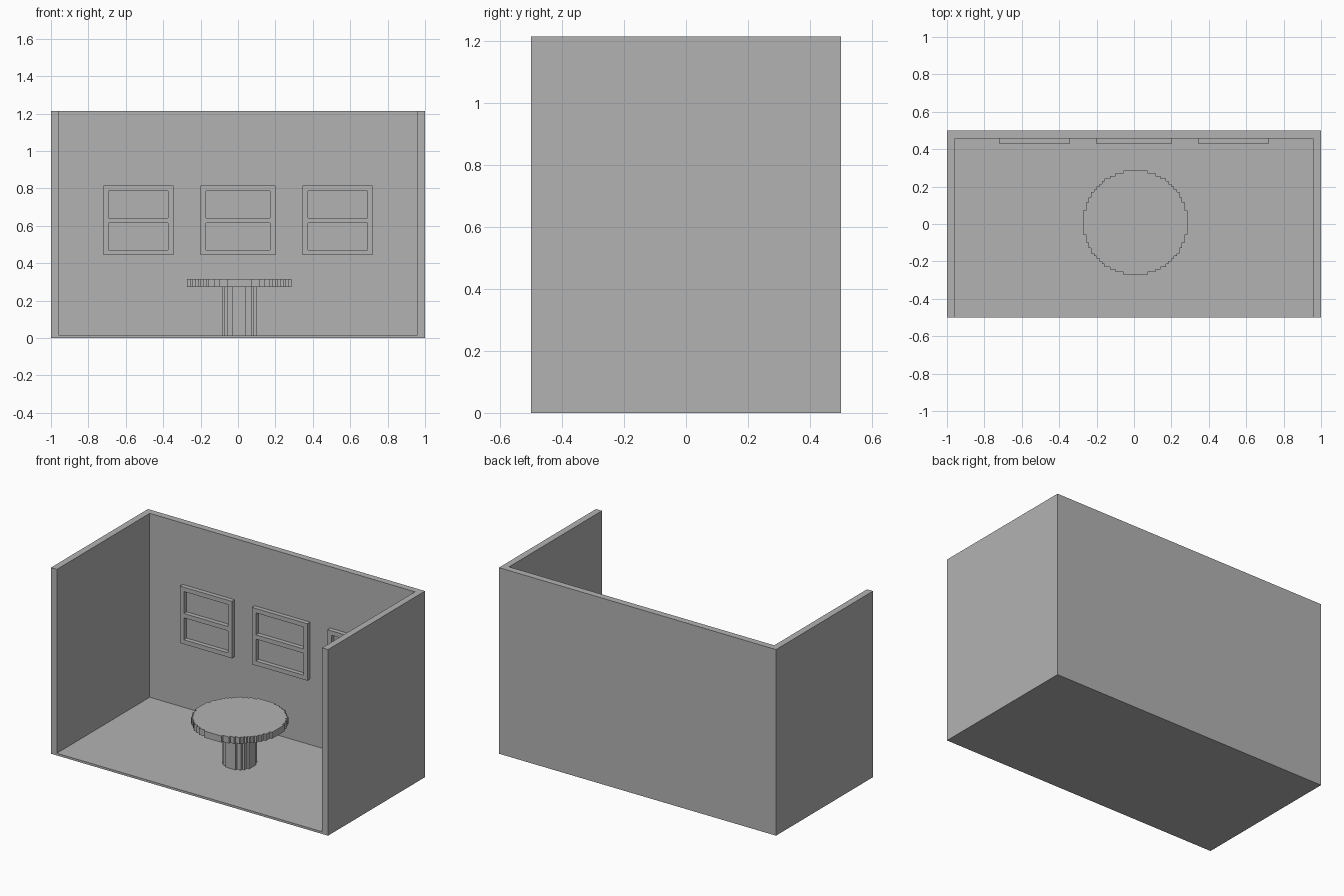
import bpy
import bmesh
import math

if "Cube" in bpy.data.objects:
    bpy.data.objects.remove(bpy.data.objects["Cube"], do_unlink=True)

U = 1 / 70            # one building unit
HEIGHT = 85 * U
WALL = 3 * U

grey = bpy.data.materials.new("plain grey")
grey.use_nodes = True
colour = (0.45, 0.45, 0.45, 1)
grey.diffuse_color = colour
grey.node_tree.nodes["Principled BSDF"].inputs["Base Color"].default_value = colour


def finish(name, bm):
    bmesh.ops.recalc_face_normals(bm, faces=bm.faces[:])
    mesh = bpy.data.meshes.new(name)
    bm.to_mesh(mesh)
    bm.free()
    mesh.materials.append(grey)
    obj = bpy.data.objects.new(name, mesh)
    bpy.context.collection.objects.link(obj)
    return obj


def add_prism(bm, outline, z0, z1):
    """Extrude a closed plan outline upwards."""
    base = bm.faces.new([bm.verts.new((x, y, z0)) for x, y in outline])
    top = bmesh.ops.extrude_face_region(bm, geom=[base], use_keep_orig=True)
    verts = [g for g in top["geom"] if isinstance(g, bmesh.types.BMVert)]
    bmesh.ops.translate(bm, verts=verts, vec=(0, 0, z1 - z0))


def add_box(bm, x0, x1, y0, y1, z0, z1):
    add_prism(bm, [(x0, y0), (x1, y0), (x1, y1), (x0, y1)], z0, z1)


def stepped_disc(name, radius, z0, z1):
    """Round slab whose rim follows a square grid."""
    reach = int(radius)
    upper = []
    for i in range(-reach, reach + 1):
        h = int(math.sqrt(radius ** 2 - i ** 2)) + 0.5
        if upper and upper[-1][1] == h:
            upper[-1] = (i + 0.5, h)
        else:
            upper += [(i - 0.5, h), (i + 0.5, h)]
    outline = upper + [(x, -y) for x, y in reversed(upper)]
    bm = bmesh.new()
    # Centred on a grid cell, half a unit off the middle
    add_prism(bm, [((x + 0.5) * U, (y + 0.5) * U) for x, y in outline], z0, z1)
    return finish(name, bm)


def window_frame(name, x0, x1):
    """Two upright stiles with three rails, standing proud of the back wall."""
    bar = 2 * U
    y0, y1 = 0.5 - WALL - bar, 0.5 - WALL
    bottom, top = 31 * U, 57 * U
    bm = bmesh.new()
    for x in (x0, x1 - bar):
        add_box(bm, x, x + bar, y0, y1, bottom, top)
    for z in (bottom, (bottom + top - bar) / 2, top - bar):
        add_box(bm, x0 + bar, x1 - bar, y0, y1, z, z + bar)
    return finish(name, bm)


# Walls: one U-shaped plan, open to the front
inner = 1 - WALL
bm = bmesh.new()
add_prism(bm, [(-1, -0.5), (-inner, -0.5), (-inner, 0.5 - WALL), (inner, 0.5 - WALL),
               (inner, -0.5), (1, -0.5), (1, 0.5), (-1, 0.5)], 0, HEIGHT)
finish("walls", bm)

# Floor between the walls
bm = bmesh.new()
add_box(bm, -inner, inner, -0.5, 0.5 - WALL, 0, U)
finish("floor", bm)

# Round table
stepped_disc("table_pedestal", 6.5, U, 19 * U)
stepped_disc("table_top", 19.5, 19 * U, 22 * U)

# Window frames
window_frame("right_window_frame", -0.72, -0.345)
window_frame("middle_window_frame", -0.2, 0.2)
window_frame("left_window_frame", 0.345, 0.72)
